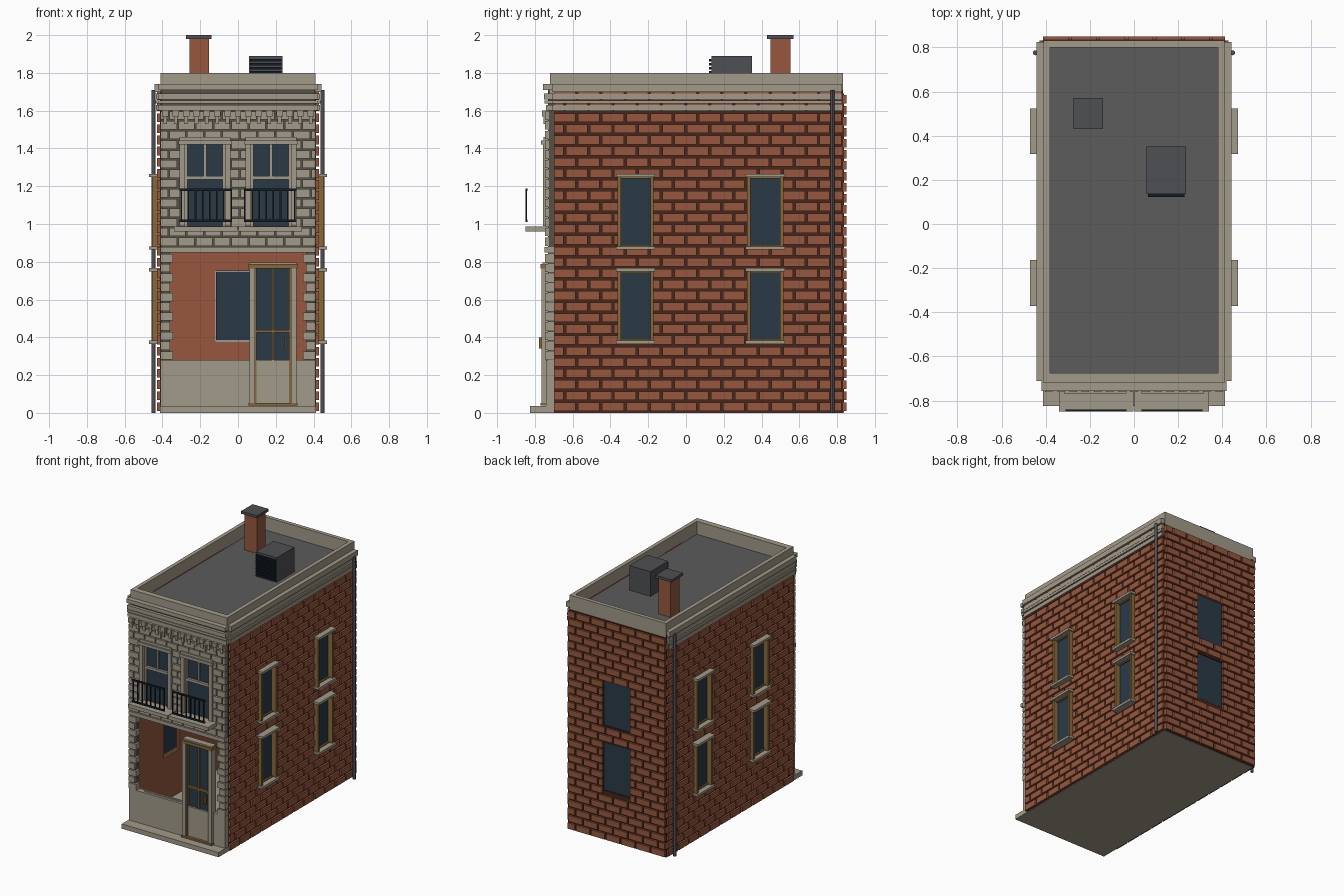
import bpy, bmesh

cube = bpy.data.objects.get("Cube")
if cube:
    bpy.data.objects.remove(cube, do_unlink=True)


def material(name, red, green, blue):
    mat = bpy.data.materials.new(name)
    color = [(c / 255) ** 2.2 for c in (red, green, blue)] + [1]
    mat.use_nodes = True
    mat.diffuse_color = color
    mat.node_tree.nodes["Principled BSDF"].inputs["Base Color"].default_value = color
    return mat


brick = material("brick red", 150, 88, 64)
mortar = material("dark mortar", 72, 43, 33)
stone = material("pale stone", 161, 153, 136)
joint = material("stone joint", 86, 82, 73)
roofing = material("roof grey", 92, 92, 92)
glass = material("blue glass", 46, 60, 72)
wood = material("golden wood", 134, 104, 60)
iron = material("black iron", 27, 34, 42)
metal = material("grey metal", 80, 81, 84)


def boxes(name, mat, items, mirror=False):
    """One object from boxes given as (x0, x1, y0, y1, z0, z1)."""
    bm = bmesh.new()
    for item in items:
        verts = bmesh.ops.create_cube(bm, size=1)["verts"]
        for v in verts:
            for axis in range(3):
                lo, hi = item[axis * 2], item[axis * 2 + 1]
                v.co[axis] = lo if v.co[axis] < 0 else hi
    mesh = bpy.data.meshes.new(name)
    bm.to_mesh(mesh)
    bm.free()
    mesh.materials.append(mat)
    obj = bpy.data.objects.new(name, mesh)
    bpy.context.collection.objects.link(obj)
    if mirror:
        obj.modifiers.new("Mirror", "MIRROR")
    return obj


def cells(u0, u1, v0, v1, holes):
    """Rectangles filling a panel around its holes."""
    us = sorted({u0, u1, *[u for h in holes for u in h[:2]]})
    vs = sorted({v0, v1, *[v for h in holes for v in h[2:]]})
    return [(a, b, c, d) for a, b in zip(us, us[1:]) for c, d in zip(vs, vs[1:])
            if not any(h[0] < (a + b) / 2 < h[1] and h[2] < (c + d) / 2 < h[3] for h in holes)]


def courses(u0, u1, v0, v1, length, rows, gap, holes):
    """Running bond courses, cut where they meet a hole."""
    out = []
    height = (v1 - v0) / rows
    for row in range(rows):
        low = v0 + row * height
        mid = low + height / 2
        u = u0 - (row % 2) * length / 2
        while u < u1:
            parts = [(max(u, u0), min(u + length - gap, u1))]
            for h in holes:
                if h[2] < mid < h[3]:
                    parts = [p for a, b in parts for p in ((a, min(b, h[0])), (max(a, h[1]), b))]
            out += [(a, b, low + gap / 2, low + height - gap / 2) for a, b in parts if b - a > 0.008]
            u += length
    return out


def along_x(rects, y0, y1):
    return [(a, b, y0, y1, c, d) for a, b, c, d in rects]


def along_y(rects, x0, x1):
    return [(x0, x1, a, b, c, d) for a, b, c, d in rects]


# Floor slab with front step, roof deck and parapet
BACK, FRONT, TOP = 0.83, -0.70, 1.71
boxes("floor_slab", stone, [(-0.412, 0.412, -0.825, BACK, 0, 0.036)])
boxes("roof_deck", roofing, [(-0.385, 0.385, -0.69, 0.81, 1.67, 1.70)])
rim = cells(-0.41, 0.41, -0.72, BACK, [(-0.38, 0.38, -0.675, 0.80)])
boxes("parapet", stone, [r + (1.69, 1.80) for r in rim])

# Side walls
storeys = [(0.37, 0.76), (0.87, 1.26)]
side_holes = [(y - 0.09, y + 0.09, *s) for y in (-0.267, 0.42) for s in storeys]
side = cells(FRONT, BACK, 0.003, TOP, side_holes)
boxes("side_wall_lining", brick, along_y(side, 0.38, 0.395), True)
boxes("side_wall_mortar", mortar, along_y(side, 0.395, 0.414), True)
side_bricks = courses(FRONT, BACK, 0.003, TOP, 0.128, 29, 0.013, side_holes)
boxes("side_bricks", brick, along_y(side_bricks, 0.41, 0.428), True)

# Back wall
back_holes = [(-0.12, 0.12, z0 + 0.008, z1 - 0.008) for z0, z1 in storeys]
back = cells(-0.41, 0.41, 0.003, 1.69, back_holes)
boxes("back_wall_lining", brick, along_x(back, 0.80, 0.815))
boxes("back_wall_mortar", mortar, along_x(back, 0.815, 0.836))
back_bricks = courses(-0.412, 0.412, 0.003, 1.69, 0.128, 29, 0.013, back_holes)
boxes("back_bricks", brick, along_x(back_bricks, BACK, 0.85))
boxes("back_window_glass", glass,
      [(a + 0.004, b - 0.004, 0.815, 0.832, c + 0.004, d - 0.004) for a, b, c, d in back_holes])

# Side windows
panes, jambs, ledges = [], [], []
for a, b, c, d in side_holes:
    panes.append((0.40, 0.418, a, b, c, d))
    jambs += [(0.395, 0.455, u, u + 0.018, c, d) for u in (a - 0.006, b - 0.012)]
    jambs += [(0.395, 0.43, a, b, v, v + 0.02) for v in (c, d - 0.02)]
    ledges += [(0.395, 0.47, a - 0.014, b + 0.014, v, v + 0.018) for v in (c - 0.006, d - 0.012)]
boxes("side_window_glass", glass, panes, True)
boxes("side_window_frames", wood, jambs, True)
boxes("side_window_ledges", stone, ledges, True)

# Front facade
shop = (-0.36, 0.36, 0.28, 0.85)
front_windows = [(-0.28, -0.07, 0.99, 1.42), (0.07, 0.28, 0.99, 1.42)]
facade = cells(-0.408, 0.408, 0.036, TOP, [shop] + front_windows)
boxes("facade_backing", joint, along_x(facade, -0.73, FRONT + 0.002))
boxes("facade_lining", stone, along_x(facade, FRONT + 0.002, -0.69))
trims = [(a - 0.03, b + 0.03, c, d + 0.04) for a, b, c, d in front_windows]
stones = courses(-0.41, 0.41, 0.88, 1.60, 0.094, 14, 0.008, trims)
boxes("facade_stones", stone, along_x(stones, -0.746, -0.725))
quoins = []
for row in range(11):
    z = 0.282 + row * 0.0515
    inner = 0.36 if row % 2 else 0.345
    quoins.append((inner, 0.41, -0.746, FRONT, z, z + 0.044))
boxes("shop_quoins", stone, quoins, True)
boxes("shop_apron", stone, [(-0.41, 0.41, -0.742, -0.69, 0.03, 0.28)])
boxes("shop_lintel", stone, [(-0.41, 0.41, -0.748, -0.69, 0.85, 0.878)])

# Upper front windows
sashes, surrounds, panes = [], [], []
for a, b, c, d in front_windows:
    mid = (a + b) / 2
    panes.append((a, b, -0.72, -0.71, c, d))
    sashes += [(a, b, -0.738, -0.715, 1.235, 1.255), (mid - 0.007, mid + 0.007, -0.732, -0.715, 1.25, d)]
    sashes += [(u, u + 0.012, -0.735, -0.715, c, d) for u in (a, b - 0.012)]
    surrounds += [(u, u + 0.03, -0.758, -0.71, c, d) for u in (a - 0.03, b)]
    surrounds += [(a - 0.036, b + 0.036, -0.768, -0.71, d, d + 0.022),
                  (a - 0.03, b + 0.03, -0.755, -0.71, d + 0.022, d + 0.04)]
boxes("front_window_glass", glass, panes)
boxes("front_window_sashes", stone, sashes)
boxes("front_window_surrounds", stone, surrounds)

# Balcony slabs and railings
boxes("balcony_slabs", stone, [(0.003, 0.34, -0.85, -0.73, 0.96, 0.988)], True)
rails = [(0.033, 0.31, -0.85, -0.84, z, z + 0.013) for z in (1.01, 1.175)]
for i in range(8):
    x = 0.037 + i * 0.0376
    rails.append((x - 0.004, x + 0.004, -0.849, -0.841, 1.01, 1.185))
boxes("balcony_railings", iron, rails, True)

# Cornice bands and brackets
front_bands = [(-0.742, 1.60, 1.63), (-0.748, 1.637, 1.655), (-0.752, 1.66, 1.69), (-0.757, TOP, 1.74)]
boxes("front_cornice", stone, [(-0.42, 0.42, y, -0.69, a, b) for y, a, b in front_bands])
side_bands = [(0.434, 1.60, 1.63), (0.437, 1.637, 1.655), (0.433, 1.66, 1.69), (0.442, 1.70, 1.74)]
boxes("side_cornice", stone, [(0.38, x, -0.71, 0.825, a, b) for x, a, b in side_bands], True)
brackets = []
for i in range(15):
    x = -0.385 + i * 0.055
    brackets += [(x - 0.017, x + 0.017, -0.762, -0.73, 1.57, 1.602),
                 (x - 0.01, x + 0.01, -0.754, -0.73, 1.53, 1.57)]
boxes("cornice_brackets", stone, brackets)

# Front door
boxes("door_posts", stone, [(x, x + 0.03, -0.765, -0.71, 0.05, 0.77) for x in (0.06, 0.28)])
boxes("door_panel", stone, [(0.09, 0.28, -0.75, -0.72, 0.05, 0.28)])
boxes("door_glass", glass, [(0.09, 0.28, -0.735, -0.725, 0.28, 0.765)])
door_wood = [(x, x + 0.009, -0.757, -0.72, 0.05, 0.765) for x in (0.09, 0.271)]
door_wood += [(0.055, 0.315, -0.77, -0.71, 0.765, 0.787), (0.055, 0.315, -0.77, -0.71, 0.04, 0.053),
              (0.09, 0.28, -0.752, -0.72, 0.425, 0.44), (0.18, 0.19, -0.748, -0.72, 0.28, 0.765),
              (0.245, 0.255, -0.777, -0.745, 0.34, 0.40)]
boxes("door_woodwork", wood, door_wood)
boxes("door_cap", stone, [(0.06, 0.31, -0.76, -0.71, 0.787, 0.797)])

# Drainpipes
for sign in (-1, 1):
    bpy.ops.mesh.primitive_cylinder_add(vertices=12, radius=0.011, depth=TOP, location=(sign * 0.447, 0.775, TOP / 2))
    pipe = bpy.context.object
    pipe.name = "left_drainpipe" if sign > 0 else "right_drainpipe"
    pipe.data.materials.append(metal)
    bpy.ops.object.shade_smooth_by_angle()

# Chimney and rooftop unit
boxes("chimney", brick, [(-0.257, -0.153, 0.447, 0.553, 1.69, 1.98)])
boxes("chimney_cap", metal, [(-0.275, -0.14, 0.43, 0.57, 1.98, 2.0)])
boxes("rooftop_unit", metal, [(0.057, 0.235, 0.135, 0.35, 1.69, 1.89)])
slats = [(0.063, 0.229, 0.122, 0.137, 1.712 + i * 0.021, 1.726 + i * 0.021) for i in range(8)]
boxes("rooftop_unit_louvres", iron, slats)
